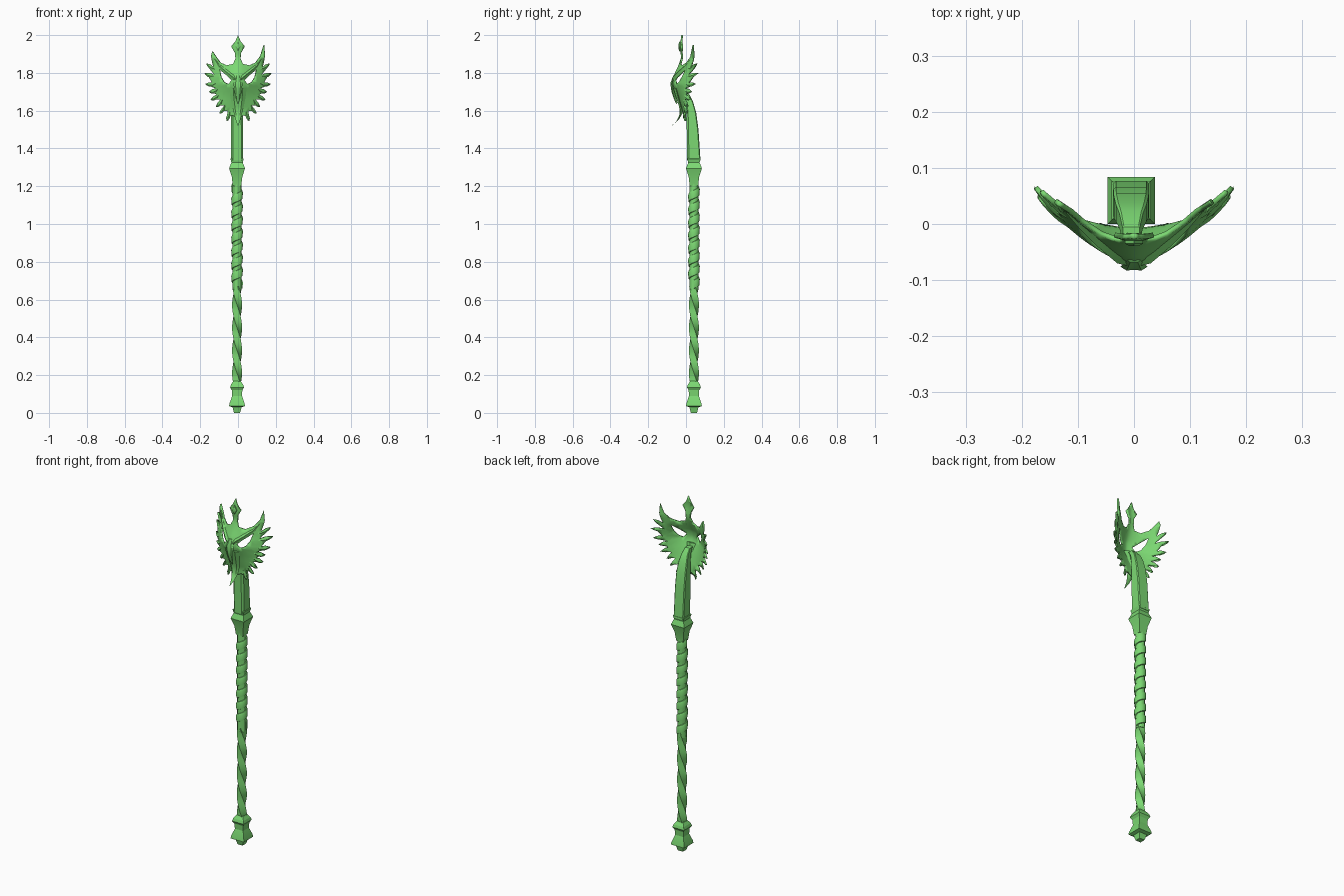
import bpy, bmesh, math
from mathutils import Vector

if "Cube" in bpy.data.objects:
    bpy.data.objects.remove(bpy.data.objects["Cube"])

CX, CY = -0.005, 0.042        # shaft axis
green = bpy.data.materials.new("green")
green.diffuse_color = (0.2, 0.69, 0.17, 1)
green.use_nodes = True
green.node_tree.nodes["Principled BSDF"].inputs["Base Color"].default_value = green.diffuse_color


def loft(bm, rings):
    rows = [[bm.verts.new(p) for p in r] for r in rings]
    n = len(rows[0])
    for a, b in zip(rows, rows[1:]):
        for i in range(n):
            bm.faces.new((a[i], a[(i + 1) % n], b[(i + 1) % n], b[i]))
    bm.faces.new(rows[0])
    bm.faces.new(rows[-1])


def finish(bm, name, angle=30, recalc=True):
    if recalc:
        bmesh.ops.recalc_face_normals(bm, faces=bm.faces[:])
    me = bpy.data.meshes.new(name)
    bm.to_mesh(me)
    bm.free()
    me.materials.append(green)
    ob = bpy.data.objects.new(name, me)
    bpy.context.collection.objects.link(ob)
    bpy.ops.object.select_all(action='DESELECT')
    ob.select_set(True)
    bpy.context.view_layer.objects.active = ob
    bpy.ops.object.shade_smooth_by_angle(angle=math.radians(angle))
    return ob


def square(z, h, rot=0.0):
    return [(CX + h * 1.4142 * math.cos(rot + math.pi * (.25 + .5 * i)),
             CY + h * 1.4142 * math.sin(rot + math.pi * (.25 + .5 * i)), z) for i in range(4)]


def lerp_table(tab, z):
    for (z0, a), (z1, b) in zip(tab, tab[1:]):
        if z <= z1:
            t = max(0, (z - z0) / (z1 - z0))
            return a + (b - a) * t
    return tab[-1][1]


# pommel and collar: square turned profiles
for name, prof in {
    "pommel": [(0, .016), (.03, .024), (.036, .042), (.05, .040), (.09, .026),
               (.12, .028), (.135, .037), (.15, .032), (.168, .02)],
    "collar": [(1.20, .022), (1.25, .028), (1.295, .042), (1.325, .03), (1.345, .035), (1.352, .028)],
}.items():
    bm = bmesh.new()
    loft(bm, [square(z, h) for z, h in prof])
    finish(bm, name, 15)

# lower shaft: twisted square bar
bm = bmesh.new()
loft(bm, [square(.15 + .52 * i / 64, .0185, -2 * math.pi * 1.08 * i / 64) for i in range(65)])
finish(bm, "twisted_shaft", 35)

# grip: core with a helical wrap
bm = bmesh.new()
loft(bm, [[(CX + .024 * math.cos(a * math.pi / 6), CY + .024 * math.sin(a * math.pi / 6), z)
           for a in range(12)] for z in (.65, 1.22)])
finish(bm, "grip_core")
bm = bmesh.new()
rings = []
turns, per = 7.5, 16
for i in range(int(turns * per) + 1):
    a = 2 * math.pi * i / per
    zc = .685 + .51 * i / (turns * per)
    rings.append([(CX + r * math.cos(a), CY + r * math.sin(a), zc + dz)
                  for r, dz in ((.021, -.028), (.029, -.025), (.031, .006), (.027, .018), (.021, .02))])
loft(bm, rings)
finish(bm, "grip_wrap", 40)

# neck: chamfered bar leaning forward into the mask
bm = bmesh.new()
rings = []
for z, y0, y1, h in [(1.335, .006, .077, .032), (1.5, .004, .066, .032), (1.59, .002, .054, .031),
                     (1.645, -.004, .038, .027), (1.68, -.014, .022, .021), (1.71, -.035, -.005, .015)]:
    c = h * .3
    rings.append([(CX - h, y0 + c, z), (CX - h + c, y0, z), (CX + h - c, y0, z), (CX + h, y0 + c, z),
                  (CX + h, y1 - c / 2, z), (CX + h - c / 2, y1, z), (CX - h + c / 2, y1, z), (CX - h, y1 - c / 2, z)])
loft(bm, rings)
finish(bm, "neck", 20)

# mask surface depth
MID = [(1.5, -.01), (1.6, -.018), (1.68, -.046), (1.74, -.072), (1.78, -.068),
       (1.84, -.04), (1.88, -.026), (1.94, -.032), (2.0, -.025)]
EDGE = [(1.52, .015), (1.6, .03), (1.8, .062), (2.0, .066)]


def depth(x, z):
    m = lerp_table(MID, z)
    return m + (lerp_table(EDGE, z) - m) * (abs(x) / .178) ** 1.55


TIPS = [(.168, 1.85), (.178, 1.80), (.172, 1.742), (.154, 1.70), (.146, 1.66),
        (.118, 1.622), (.098, 1.585), (.06, 1.545)]
NOTCH = [(.13, 1.828), (.126, 1.79), (.138, 1.748), (.118, 1.718), (.112, 1.685),
         (.094, 1.658), (.072, 1.628), (.055, 1.60)]
EYE = [(.034, 1.762), (.062, 1.788), (.1, 1.82), (.092, 1.778), (.076, 1.752), (.052, 1.74)]


def outline(horn):
    pts = [(0, 2.0), (.014, 1.968), (.036, 1.94), (.016, 1.905), (.014, 1.875), (.026, 1.848),
           (.06, 1.84), (.095, 1.856), (.122, 1.89), horn, (.143, 1.89), (.138, 1.86)]
    for n, t in zip(NOTCH, TIPS):
        mx, mz = (n[0] + t[0]) / 2, (n[1] + t[1]) / 2 - .011
        pts += [n, (mx, mz + .016), t, (mx + .006, mz)]
    return pts + [(.03, 1.575), (0, 1.56)]


# mask shell with eye openings and feathered rim
mask = bmesh.new()
for s, horn in ((1, (.140, 1.947)), (-1, (.137, 1.912))):
    edges = []
    for loop in (outline(horn), EYE):
        vs = [mask.verts.new((s * x, 0, z)) for x, z in loop]
        edges += [mask.edges.new((a, b)) for a, b in zip(vs, vs[1:] + vs[:1])]
    bmesh.ops.triangle_fill(mask, edges=edges, use_beauty=True, normal=(0, -1, 0))
cuts = [((.02 * i, 0, 0), (1, 0, 0)) for i in range(-8, 9) if i]
cuts += [((0, 0, 1.56 + .02 * i), (0, 0, 1)) for i in range(22)]
for co, no in cuts:
    bmesh.ops.bisect_plane(mask, geom=mask.verts[:] + mask.edges[:] + mask.faces[:],
                           plane_co=co, plane_no=no, dist=1e-5)
bmesh.ops.remove_doubles(mask, verts=mask.verts[:], dist=1e-4)
for v in mask.verts:
    v.co.y = depth(v.co.x, v.co.z)
mask.normal_update()
for f in mask.faces:
    if f.normal.y > 0:
        f.normal_flip()
ob = finish(mask, "mask", 35, False)
mod = ob.modifiers.new("thickness", 'SOLIDIFY')
mod.thickness, mod.offset = .009, -1


def blade(bm, path, widths, lift):
    """Ridged strip lying on the mask surface."""
    rings = []
    for i, (p, w) in enumerate(zip(path, widths)):
        a, b = Vector(path[max(i - 1, 0)]), Vector(path[min(i + 1, len(path) - 1)])
        d = (b - a).normalized()
        ring = []
        for k, up in ((-1, -.001), (0, lift * w / max(widths)), (1, -.001), (0, -.006)):
            x, z = p[0] - d.y * w * k, p[1] + d.x * w * k
            ring.append((x, depth(p[0], p[1]) * .3 + depth(x, z) * .7 - up, z))
        rings.append(ring)
    loft(bm, rings)


feathers, brows = bmesh.new(), bmesh.new()
for s in (1, -1):
    # low raised quills running out to the rim tips
    for tx, tz in TIPS:
        bx, bz = tx * .7, 1.745 + (tz - 1.745) * .72
        path = [(s * (bx + (tx - bx) * t), bz + (tz - bz) * t - .008 * math.sin(math.pi * t))
                for t in (0, .3, .6, .85, .99)]
        blade(feathers, path, (.001, .008, .008, .005, .0008), .004)
    # brow ridges
    blade(brows, [(s * x, z) for x, z in ((.002, 1.757), (.03, 1.78), (.065, 1.808), (.1, 1.838), (.125, 1.875))],
          (.008, .012, .012, .008, .001), .01)
finish(feathers, "feathers", 25)
finish(brows, "brows", 25)

# short nose over a long hooked beak
for name, spine in {
    "nose": [(1.785, -.068, .012), (1.745, -.083, .024), (1.70, -.077, .019), (1.66, -.063, .011), (1.635, -.052, .002)],
    "beak": [(1.72, -.067, .046), (1.67, -.053, .04), (1.62, -.036, .03), (1.58, -.034, .02),
             (1.545, -.05, .01), (1.52, -.076, .001)],
}.items():
    bm = bmesh.new()
    loft(bm, [[(-w, y + w * .28, z), (-w * .55, y, z), (0, y + w * .06, z), (w * .55, y, z),
               (w, y + w * .28, z), (0, y + .006 + w * .5, z + .006)] for z, y, w in spine])
    finish(bm, name, 30)

# diamond gem on the crest
bm = bmesh.new()
loft(bm, [[(k * .016, y, 1.94), (0, y, 1.94 + k * .026), (-k * .016, y, 1.94), (0, y, 1.94 - k * .026)]
          for k, y in ((1, -.024), (1, -.035), (.55, -.039))])
finish(bm, "crest_gem", 20)
